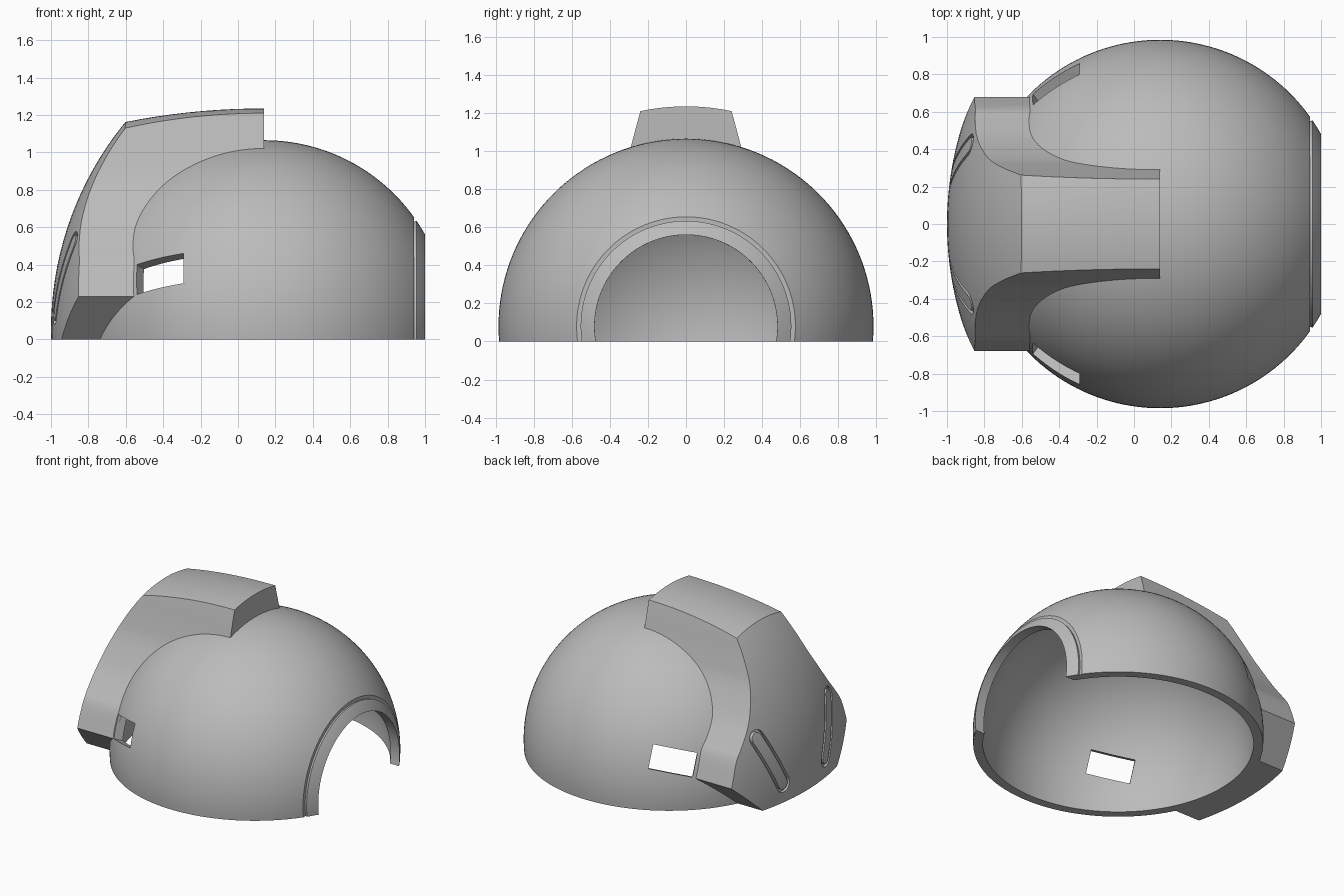
import bpy, bmesh, math
from mathutils import Vector, Matrix

cube = bpy.data.objects.get("Cube")
if cube:
    bpy.data.objects.remove(cube, do_unlink=True)

grey = bpy.data.materials.new("plain grey")
grey.use_nodes = True
grey.diffuse_color = (0.5, 0.5, 0.5, 1)
grey.node_tree.nodes["Principled BSDF"].inputs["Base Color"].default_value = (0.5, 0.5, 0.5, 1)

CENTRE = Vector((0.14, 0, 0.08))        # dome centre
RADIUS, INNER = 0.985, 0.92
FACE_CENTRE = Vector((0.754, 0, 0.05))  # centre of the big curve on the brow front
FACE_RADIUS = 1.754


def finish(name, bm):
    bmesh.ops.remove_doubles(bm, verts=bm.verts, dist=1e-5)
    bmesh.ops.recalc_face_normals(bm, faces=bm.faces)
    mesh = bpy.data.meshes.new(name)
    bm.to_mesh(mesh)
    bm.free()
    ob = bpy.data.objects.new(name, mesh)
    bpy.context.collection.objects.link(ob)
    mesh.materials.append(grey)
    return ob


def ellipsoid(name, centre, axes):
    bm = bmesh.new()
    bmesh.ops.create_uvsphere(bm, u_segments=160, v_segments=80, radius=1)
    bm.transform(Matrix.Translation(centre) @ Matrix.Diagonal((*axes, 1)))
    return finish(name, bm)


def loft(name, rings, cap=True):
    """Join closed rings of points; cap the ends or close the loft on itself."""
    bm = bmesh.new()
    loops = [[bm.verts.new(p) for p in ring] for ring in rings]
    n = len(loops[0])
    pairs = list(zip(loops, loops[1:]))
    if not cap:
        pairs.append((loops[-1], loops[0]))
    for a, b in pairs:
        for i in range(n):
            j = (i + 1) % n
            bm.faces.new((a[i], a[j], b[j], b[i]))
    if cap:
        bm.faces.new(loops[0])
        bm.faces.new(loops[-1])
    return finish(name, bm)


def boolean(ob, cutter, operation="DIFFERENCE"):
    mod = ob.modifiers.new("cut", "BOOLEAN")
    mod.object, mod.operation, mod.solver = cutter, operation, "EXACT"
    bpy.context.view_layer.objects.active = ob
    bpy.ops.object.modifier_apply(modifier=mod.name)
    bpy.data.objects.remove(cutter, do_unlink=True)


def smooth(ob):
    bpy.ops.object.select_all(action="DESELECT")
    ob.select_set(True)
    bpy.context.view_layer.objects.active = ob
    bpy.ops.object.shade_smooth_by_angle(angle=math.radians(25))


def arc(radius, start, end, steps):
    """Points (along axis, distance from axis) between two axis positions."""
    a, b = math.acos(start / radius), math.acos(end / radius)
    return [(radius * math.cos(a + (b - a) * i / steps),
             radius * math.sin(a + (b - a) * i / steps)) for i in range(steps + 1)]


# Dome shell: turned about the x axis, with a groove round the open end
profile = arc(RADIUS, -RADIUS, 0.80, 64) + [(0.80, 0.55)]
profile += arc(RADIUS, 0.815, 0.86, 6)
profile += arc(INNER, 0.785, -INNER, 56)
bm = bmesh.new()
verts = [bm.verts.new((CENTRE.x + x, 0, CENTRE.z + r)) for x, r in profile]
edges = [bm.edges.new(pair) for pair in zip(verts, verts[1:])]
bmesh.ops.spin(bm, geom=verts + edges, cent=CENTRE, axis=(1, 0, 0),
               angle=math.tau, steps=144)
dome = finish("dome_shell", bm)
bm = bmesh.new()
bmesh.ops.create_cube(bm, size=4, matrix=Matrix.Translation((0, 0, -2)))
boolean(dome, finish("ground_cutter", bm))

# Side windows: slanted openings cut radially through the shell
for side in (-1, 1):
    window = [Vector((x, side * y, z)) for x, y, z in
              ((-0.54, 0.694, 0.24), (-0.29, 0.858, 0.30),
               (-0.29, 0.80, 0.46), (-0.54, 0.637, 0.40))]
    inward = Vector((0.56, -0.75 * side, -0.36)).normalized()
    boolean(dome, loft("window_cutter", [[p + inward * d for p in window]
                                         for d in (-0.15, 0.2)]))
smooth(dome)

# Brow block: flared cross-section drawn along x, trimmed by curved surfaces
flare = [Vector(p) for p in ((0.68, 0.23), (0.62, 0.40), (0.56, 0.486), (0.455, 0.63),
                             (0.355, 0.82), (0.31, 0.95), (0.26, 1.135), (0.215, 1.3))]
side_line = [Vector((0.44, 0))]
for i in range(len(flare) - 1):
    p0, p1, p2, p3 = (flare[max(0, min(len(flare) - 1, i + k))] for k in (-1, 0, 1, 2))
    for s in range(6):
        t = s / 6
        side_line.append(0.5 * (2 * p1 + (p2 - p0) * t + (2 * p0 - 5 * p1 + 4 * p2 - p3) * t**2
                                + (3 * p1 - p0 - 3 * p2 + p3) * t**3))
side_line.append(flare[-1])
section = [(p.x, p.y) for p in side_line] + [(-p.x, p.y) for p in reversed(side_line)]
brow = loft("brow_block", [[(x, y, z) for y, z in section] for x in (-1.2, CENTRE.x)])
boolean(brow, ellipsoid("front_curve", FACE_CENTRE, (FACE_RADIUS,) * 3), "INTERSECT")
boolean(brow, ellipsoid("top_curve", CENTRE, (2.12, 1.155, 1.155)), "INTERSECT")
boolean(brow, ellipsoid("dome_curve", CENTRE, (0.965,) * 3))


# Front grooves: stadium-shaped channels following the curved front
def stadium(half_width, radius, side):
    low, high = Vector((0.25, 0.14)), Vector((0.42, 0.515))
    along = (high - low).normalized()
    across = Vector((along.y, -along.x))
    ring = []
    for i in range(32):
        a = math.pi * (i % 16) / 15 + (math.pi if i > 15 else 0)
        p = (low if i > 15 else high) + half_width * (across * math.cos(a) + along * math.sin(a))
        depth = math.sqrt(radius**2 - p.x**2 - (p.y - FACE_CENTRE.z)**2)
        ring.append((FACE_CENTRE.x - depth, side * p.x, p.y))
    return ring


for side in (-1, 1):
    deep, shallow = FACE_RADIUS - 0.02, FACE_RADIUS + 0.03
    boolean(brow, loft("groove_cutter", [stadium(w, r, side) for w, r in
                                         ((0.062, deep), (0.062, shallow),
                                          (0.042, shallow), (0.042, deep))], cap=False))
smooth(brow)
